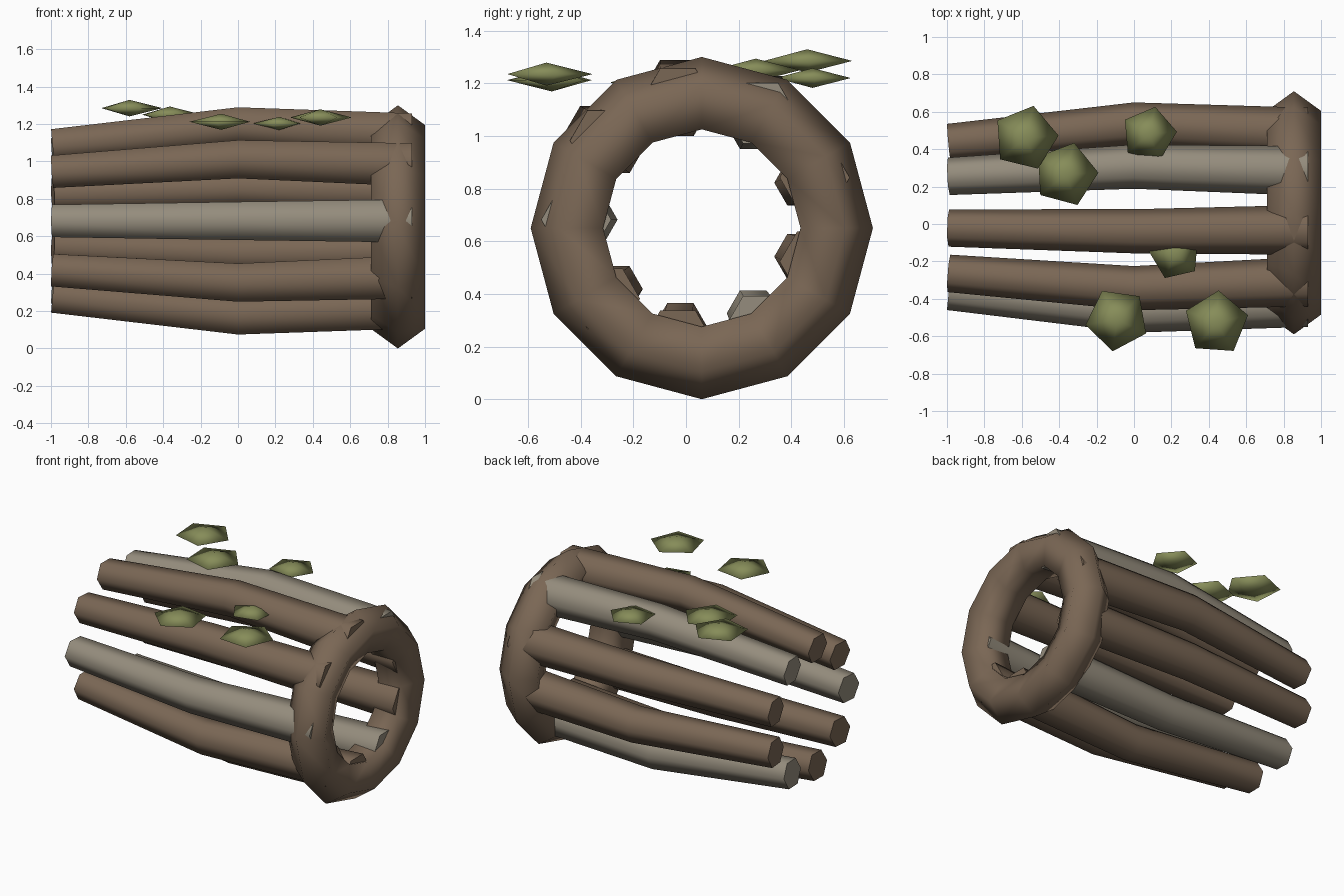
import bpy, bmesh
from math import sin, cos, pi, radians
from mathutils import Vector

cube = bpy.data.objects.get("Cube")
if cube:
    bpy.data.objects.remove(cube, do_unlink=True)


def make_material(name, color):
    mat = bpy.data.materials.new(name)
    mat.use_nodes = True
    mat.diffuse_color = (*color, 1)
    mat.node_tree.nodes["Principled BSDF"].inputs["Base Color"].default_value = (*color, 1)
    return mat


brown = make_material("brown wood", (0.195, 0.135, 0.09))
grey = make_material("weathered wood", (0.30, 0.265, 0.205))
green = make_material("leaf green", (0.24, 0.265, 0.1))


def finish(bm, name, mat):
    bmesh.ops.recalc_face_normals(bm, faces=bm.faces)
    mesh = bpy.data.meshes.new(name)
    bm.to_mesh(mesh)
    bm.free()
    mesh.materials.append(mat)
    obj = bpy.data.objects.new(name, mesh)
    bpy.context.collection.objects.link(obj)
    return obj


# Hoop at one end
bpy.ops.mesh.primitive_torus_add(
    major_segments=12, minor_segments=5, major_radius=0.498, minor_radius=0.152,
    location=(0.855, 0.06, 0.65), rotation=(0, pi / 2, 0))
hoop = bpy.context.object
hoop.name = "hoop"
hoop.data.materials.append(brown)
bpy.ops.object.shade_smooth()

# Staves: bowed six-sided bars; stations are x, distance from axis, thickness, end slant
STATIONS = [(-0.99, 0.41, 0.1, 0.1), (0, 0.513, 0.118, 0), (0.93, 0.467, 0.133, 0)]
AXIS = Vector((0, 0.05, 0.682))


def make_stave(name, angle, mat):
    bm = bmesh.new()
    out = Vector((0, cos(angle), sin(angle)))
    rings = []
    for x, dist, radius, slant in STATIONS:
        ring = []
        for k in range(6):
            spoke = Vector((0, cos(k * pi / 3), sin(k * pi / 3))) * radius
            point = AXIS + out * dist + spoke
            point.x = x - slant * spoke.dot(out)
            ring.append(bm.verts.new(point))
        rings.append(ring)
    for a, b in zip(rings, rings[1:]):
        for k in range(6):
            n = (k + 1) % 6
            bm.faces.new((a[k], a[n], b[n], b[k])).smooth = True
    bm.faces.new(rings[0])
    bm.faces.new(rings[-1])
    # keep the cut ends crisp
    for face in bm.faces:
        if not face.smooth:
            for edge in face.edges:
                edge.smooth = False
    finish(bm, name, mat)


for i in range(9):
    make_stave(f"stave_{i + 1}", radians(180 + 40 * i), brown if i % 3 else grey)


# Leaves: flat five-sided double pyramids; centre, radius, turn in degrees
LEAVES = [
    ((-0.58, 0.46, 1.285), 0.177, 4),
    ((-0.365, 0.265, 1.25), 0.175, 3),
    ((0.08, 0.48, 1.22), 0.15, 5),
    ((0.22, -0.16, 1.203), 0.14, 31),
    ((-0.09, -0.51, 1.212), 0.172, 46),
    ((0.44, -0.53, 1.235), 0.175, 14),
]


def make_leaf(name, centre, radius, turn):
    bm = bmesh.new()
    c = Vector(centre)
    tips = [bm.verts.new(c + Vector((0, 0, s * radius * 0.25))) for s in (1, -1)]
    rim = []
    for k in range(5):
        a = radians(turn + 72 * k)
        rim.append(bm.verts.new(c + Vector((cos(a), sin(a), 0)) * radius))
    for tip in tips:
        for k in range(5):
            bm.faces.new((tip, rim[k], rim[(k + 1) % 5])).smooth = True
    finish(bm, name, green)


for i, leaf in enumerate(LEAVES):
    make_leaf(f"leaf_{i + 1}", *leaf)
